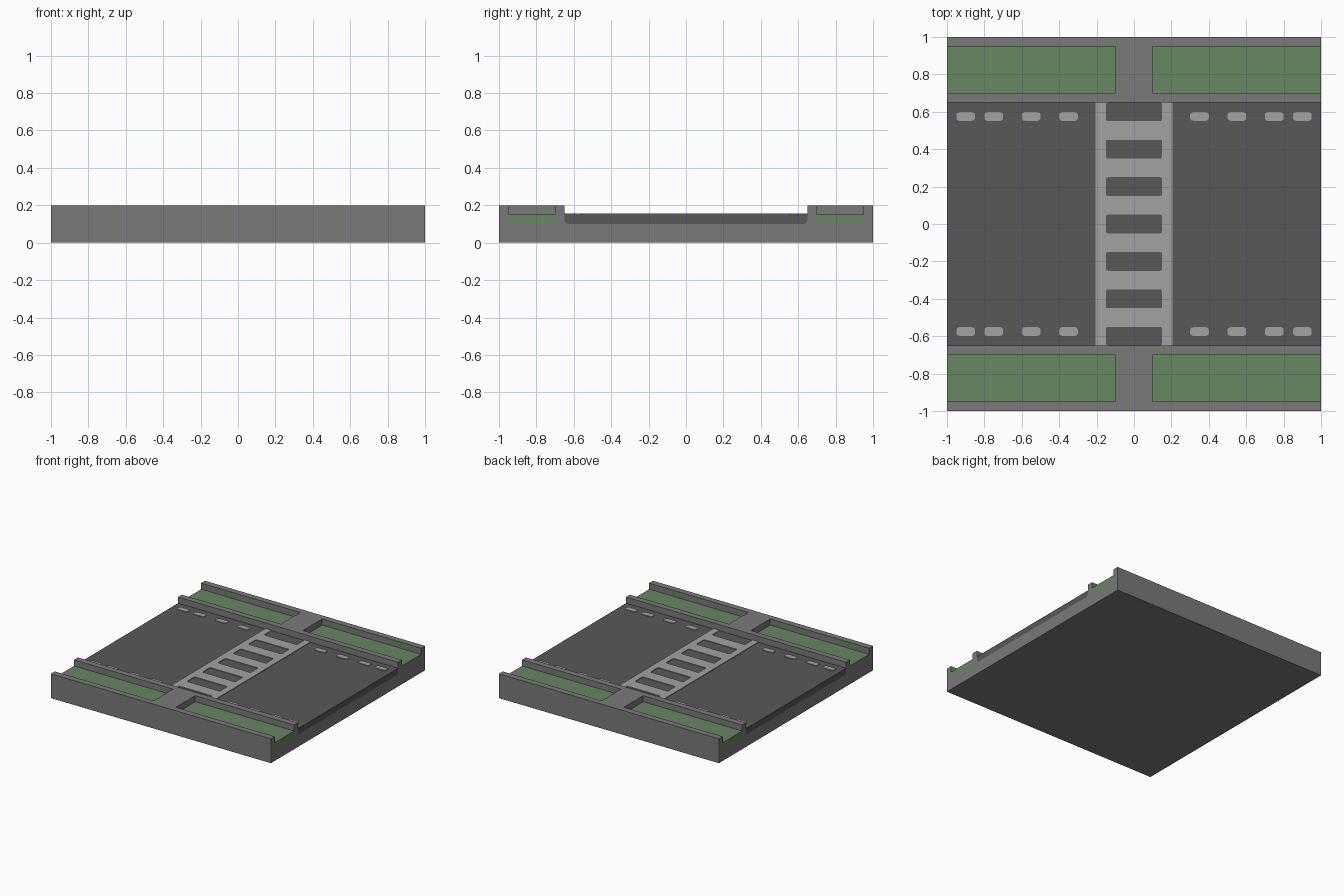
import bpy, bmesh, math

if "Cube" in bpy.data.objects:
    bpy.data.objects.remove(bpy.data.objects["Cube"])


def material(name, rgb):
    m = bpy.data.materials.new(name)
    m.diffuse_color = (*rgb, 1)
    m.use_nodes = True
    m.node_tree.nodes["Principled BSDF"].inputs["Base Color"].default_value = m.diffuse_color
    return m


CONCRETE = material("concrete grey", (0.195, 0.195, 0.195))
ASPHALT = material("asphalt grey", (0.098, 0.098, 0.098))
PAINT = material("road paint", (0.36, 0.36, 0.36))
GRASS = material("grass green", (0.136, 0.242, 0.122))


def prism(bm, base, offset):
    """Close a solid between an outline and its copy moved by offset."""
    a = [bm.verts.new(p) for p in base]
    b = [bm.verts.new([c + o for c, o in zip(p, offset)]) for p in base]
    n = len(a)
    bm.faces.new(a)
    bm.faces.new(b[::-1])
    for i in range(n):
        bm.faces.new((a[i], b[i], b[(i + 1) % n], a[(i + 1) % n]))


def rounded(cx, cy, w, h, r, z):
    """Rounded rectangle outline in the ground plane."""
    pts = []
    for k, (sx, sy) in enumerate(((1, 1), (-1, 1), (-1, -1), (1, -1))):
        for s in range(4):
            t = math.pi / 2 * (k + s / 3)
            pts.append((cx + sx * (w / 2 - r) + r * math.cos(t),
                        cy + sy * (h / 2 - r) + r * math.sin(t), z))
    return pts


def rect(x0, x1, y0, y1, z):
    return [(x0, y0, z), (x1, y0, z), (x1, y1, z), (x0, y1, z)]


def build(name, solids, mat):
    bm = bmesh.new()
    for base, offset in solids:
        prism(bm, base, offset)
    bmesh.ops.recalc_face_normals(bm, faces=bm.faces)
    me = bpy.data.meshes.new(name)
    bm.to_mesh(me)
    bm.free()
    me.materials.append(mat)
    ob = bpy.data.objects.new(name, me)
    bpy.context.collection.objects.link(ob)
    return ob


def cut(ob, cutter):
    mod = ob.modifiers.new("cut", 'BOOLEAN')
    mod.operation = 'DIFFERENCE'
    mod.solver = 'EXACT'
    mod.object = cutter
    cutter.hide_render = True
    cutter.hide_set(True)


# Concrete base with a rounded-bottom road channel
half_channel = [(0.65, 0.2), (0.65, 0.12), (0.644, 0.106), (0.63, 0.1)]
channel = half_channel + [(-y, z) for y, z in reversed(half_channel)]
profile = [(-1, 0.2), (-1, 0), (1, 0), (1, 0.2)] + channel
base = build("pavement_base",
             [([(-1, y, z) for y, z in profile], (2, 0, 0))], CONCRETE)

# Planting troughs and their grass
troughs = []
for sx in (-1, 1):
    for sy in (-1, 1):
        ys = sorted((sy * 0.70, sy * 0.95))
        xs = sorted((sx * 0.1, sx * 1.05))
        troughs.append((rect(*xs, *ys, 0.1), (0, 0, 0.15)))
        xs = sorted((sx * 0.1, sx * 1.0))
        build(f"grass_{'left' if sx < 0 else 'right'}_{'front' if sy < 0 else 'back'}",
              [(rect(*xs, *ys, 0.1), (0, 0, 0.05))], GRASS)
cut(base, build("trough_cutter", troughs, CONCRETE))

# Road slab
slab = [(y, min(z, 0.15)) for y, z in channel]
build("road", [([(-1, y, z) for y, z in slab], (2, 0, 0))], ASPHALT)

# Crosswalk plate with rounded openings
crosswalk = build("crosswalk", [(rect(-0.205, 0.205, -0.65, 0.65, 0.148), (0, 0, 0.007))], PAINT)
holes = [(rounded(0, 0.2 * i, 0.3, 0.1, 0.01, 0.14), (0, 0, 0.03)) for i in range(-3, 4)]
cut(crosswalk, build("crosswalk_cutter", holes, PAINT))

# Dashed edge lines
dashes = [(rounded(sx * x, sy * 0.575, 0.1, 0.046, 0.015, 0.148), (0, 0, 0.007))
          for sx in (-1, 1) for sy in (-1, 1) for x in (0.35, 0.55, 0.75, 0.9)]
build("lane_dashes", dashes, PAINT)
